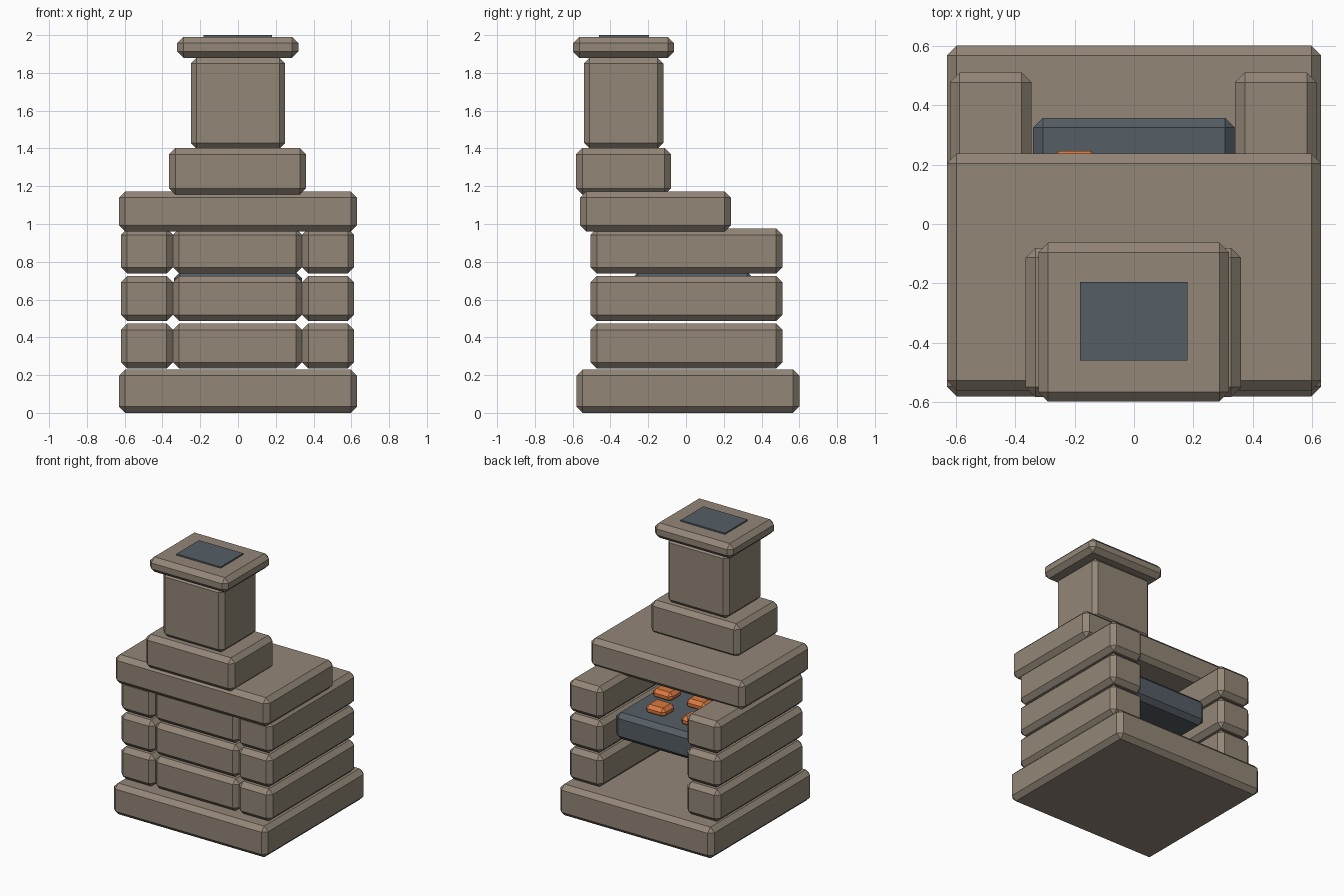
import bpy, bmesh
from mathutils import Vector

if "Cube" in bpy.data.objects:
    bpy.data.objects.remove(bpy.data.objects["Cube"])


def material(name, rgb):
    m = bpy.data.materials.new(name)
    m.diffuse_color = (*rgb, 1)
    m.use_nodes = True
    m.node_tree.nodes["Principled BSDF"].inputs["Base Color"].default_value = m.diffuse_color
    return m


STONE = material("stone", (0.29, 0.24, 0.185))
IRON = material("iron", (0.09, 0.11, 0.13))
EMBER = material("ember", (0.70, 0.19, 0.05))


def block(name, xs, ys, zs, mat=STONE, chamfer=0.033):
    """Box spanning the given ranges with flat chamfered edges."""
    lo, hi = Vector((xs[0], ys[0], zs[0])), Vector((xs[1], ys[1], zs[1]))
    centre, size = (lo + hi) / 2, hi - lo
    bm = bmesh.new()
    bmesh.ops.create_cube(bm, size=1)
    bmesh.ops.scale(bm, vec=size, verts=bm.verts)
    if chamfer:
        bmesh.ops.bevel(bm, geom=bm.edges[:], offset=chamfer, segments=1,
                        affect='EDGES', clamp_overlap=True)
    mesh = bpy.data.meshes.new(name)
    bm.to_mesh(mesh)
    bm.free()
    mesh.materials.append(mat)
    ob = bpy.data.objects.new(name, mesh)
    ob.location = centre
    bpy.context.collection.objects.link(ob)
    return ob


# Base slab
block("base_slab", (-0.63, 0.63), (-0.58, 0.60), (0, 0.23))

# Three courses of stone: two side blocks and one rear wall block each
for i in range(3):
    z = (0.235 + 0.2515 * i, 0.473 + 0.2515 * i)
    block(f"left_block_{i + 1}", (-0.62, -0.345), (-0.505, 0.51), z)
    block(f"right_block_{i + 1}", (0.34, 0.615), (-0.505, 0.51), z)
    block(f"wall_block_{i + 1}", (-0.345, 0.34), (-0.50, -0.26), z)

# Fire bed with glowing coals
block("fire_bed", (-0.34, 0.34), (-0.287, 0.357), (0.55, 0.745), IRON)
coals = [(-0.20, 0.175), (0.10, 0.16), (-0.07, -0.07), (0.205, -0.07)]
for i, (x, y) in enumerate(coals):
    block(f"coal_{i + 1}", (x - 0.08, x + 0.08), (y - 0.07, y + 0.07),
          (0.73, 0.80), EMBER, 0.024)

# Top slab and chimney
block("top_slab", (-0.63, 0.63), (-0.56, 0.237), (0.96, 1.172))
block("chimney_foot", (-0.365, 0.36), (-0.582, -0.08), (1.155, 1.402))
block("chimney_stack", (-0.25, 0.25), (-0.54, -0.12), (1.40, 1.88), chamfer=0.03)
block("chimney_cap", (-0.322, 0.32), (-0.598, -0.063), (1.88, 1.99))
block("flue_opening", (-0.182, 0.18), (-0.46, -0.195), (1.96, 2.0), IRON, 0)
